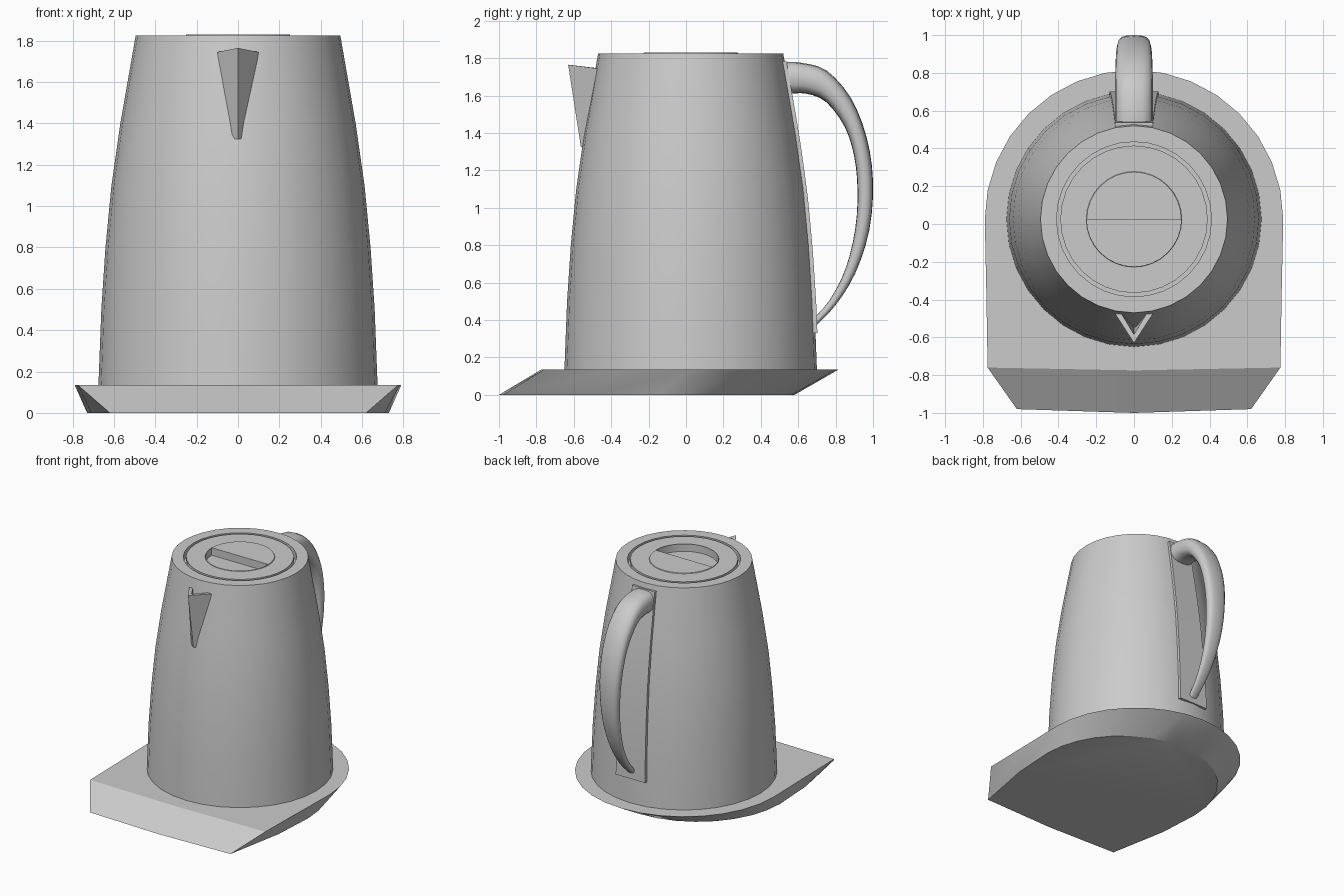
import bpy, math
from mathutils import Vector

if "Cube" in bpy.data.objects:
    bpy.data.objects.remove(bpy.data.objects["Cube"])

CY = 0.025   # y of the jug axis
BODY = [(0.675, 0.135), (0.661, 0.5), (0.641, 0.8), (0.612, 1.1), (0.569, 1.4), (0.495, 1.825)]


def body_radius(z):
    for (r0, z0), (r1, z1) in zip(BODY, BODY[1:]):
        if z <= z1:
            return r0 + (r1 - r0) * (z - z0) / (z1 - z0)
    return BODY[-1][0]


def make(name, verts, faces, angle=30):
    mesh = bpy.data.meshes.new(name)
    mesh.from_pydata(verts, [], faces)
    obj = bpy.data.objects.new(name, mesh)
    bpy.context.collection.objects.link(obj)
    bpy.ops.object.select_all(action='DESELECT')
    obj.select_set(True)
    bpy.context.view_layer.objects.active = obj
    bpy.ops.object.mode_set(mode='EDIT')
    bpy.ops.mesh.select_all(action='SELECT')
    bpy.ops.mesh.normals_make_consistent(inside=False)
    bpy.ops.object.mode_set(mode='OBJECT')
    bpy.ops.object.shade_smooth_by_angle(angle=math.radians(angle))
    return obj


def loft(name, rings, angle=30):
    n = len(rings[0])
    verts = [p for ring in rings for p in ring]
    faces = [(i * n + j, i * n + (j + 1) % n, (i + 1) * n + (j + 1) % n, (i + 1) * n + j)
             for i in range(len(rings) - 1) for j in range(n)]
    faces += [tuple(range(n))[::-1], tuple(range(len(verts) - n, len(verts)))]
    return make(name, verts, faces, angle)


def arc(r, z, n=32, start=0, sweep=2 * math.pi, cy=CY, closed=True):
    steps = n if closed else n - 1
    return [(r * math.cos(start + sweep * i / steps), cy + r * math.sin(start + sweep * i / steps), z)
            for i in range(n)]


# Jug body, with the lid groove in its top
loft("body", [arc(r, z) for r, z in BODY + [(0.41, 1.825), (0.41, 1.765)]])

# Lid with a round finger recess
loft("lid", [arc(r, z) for r, z in [(0.39, 1.765), (0.39, 1.825), (0.253, 1.825),
                                    (0.25, 1.83), (0.25, 1.77)]])

# Half disc filling the rear of the recess
loft("lid_half_disc", [arc(0.25, z, 17, 0, math.pi, closed=False) for z in (1.768, 1.83)])


# Power base: round back, flared sides, wedge front
def outline(r, cy, z, side):
    right = [(x, y, z) for x, y in side]
    left = [(-x, y, z) for x, y in reversed(side)]
    tail = arc(r, z, 17, 0, math.pi, cy, closed=False)
    return right + tail + left


base_bottom = outline(0.73, -0.15, 0.0, [(0.0, -1.0), (0.62, -0.98), (0.71, -0.5)])
base_top = outline(0.79, CY, 0.135, [(0.0, -0.775), (0.775, -0.76), (0.782, -0.35)])
loft("power_base", [base_bottom[:-1], base_top[:-1]])

# Spout: open V-shaped channel
outer_top = [(-0.1, -0.475, 1.745), (0, -0.63, 1.765), (0.1, -0.475, 1.745)]
inner_top = [(0.075, -0.46, 1.745), (0, -0.585, 1.76), (-0.075, -0.46, 1.745)]
outer_low = [(-0.03, -0.545, 1.325), (0, -0.562, 1.325), (0.03, -0.545, 1.325)]
inner_low = [(0.02, -0.53, 1.33), (0, -0.545, 1.33), (-0.02, -0.53, 1.33)]
n = 6
verts = outer_low + inner_low + outer_top + inner_top
faces = [(i, (i + 1) % n, n + (i + 1) % n, n + i) for i in range(n)]
faces += [(0, 1, 4, 5), (1, 2, 3, 4), (6, 7, 10, 11), (7, 8, 9, 10)]
make("spout", verts, faces)

# Thin mounting plate following the body behind the handle
plate = []
for i in range(11):
    t = i / 10
    z = 0.33 + 1.455 * t
    w = 0.13 - 0.03 * t
    y = CY + body_radius(z)
    plate.append([(-w, y - 0.03, z), (w, y - 0.03, z), (w, y + 0.01, z), (-w, y + 0.01, z)])
loft("handle_plate", plate)

# Handle: outer y, z, inner y, z, half width
STATIONS = [(0.54, 1.78, 0.56, 1.61, 0.1), (0.62, 1.775, 0.645, 1.61, 0.1),
            (0.75, 1.735, 0.75, 1.565, 0.1), (0.88, 1.59, 0.85, 1.43, 0.097),
            (0.965, 1.38, 0.9, 1.27, 0.092), (1.0, 1.14, 0.917, 1.09, 0.082),
            (0.98, 0.88, 0.905, 0.89, 0.07), (0.905, 0.65, 0.855, 0.68, 0.055),
            (0.8, 0.48, 0.77, 0.51, 0.042), (0.685, 0.36, 0.675, 0.4, 0.032)]


def spline(t):
    i = min(int(t), len(STATIONS) - 2)
    f = t - i
    p = [STATIONS[max(0, min(len(STATIONS) - 1, i + k))] for k in (-1, 0, 1, 2)]
    return [0.5 * (2 * b + (c - a) * f + (2 * a - 5 * b + 4 * c - d) * f * f
                   + (3 * b - a - 3 * c + d) * f ** 3) for a, b, c, d in zip(*p)]


def soft(v):
    return math.copysign(abs(v) ** 0.75, v)


rings = []
for k in range(28):
    oy, oz, iy, iz, w = spline(k / 3)
    out, inn = Vector((0, oy, oz)), Vector((0, iy, iz))
    ring = []
    for j in range(16):
        a = 2 * math.pi * j / 16
        p = (out + inn) / 2 + (out - inn) / 2 * soft(math.cos(a))
        ring.append((w * soft(math.sin(a)), p.y, p.z))
    rings.append(ring)
loft("handle", rings, 50)
